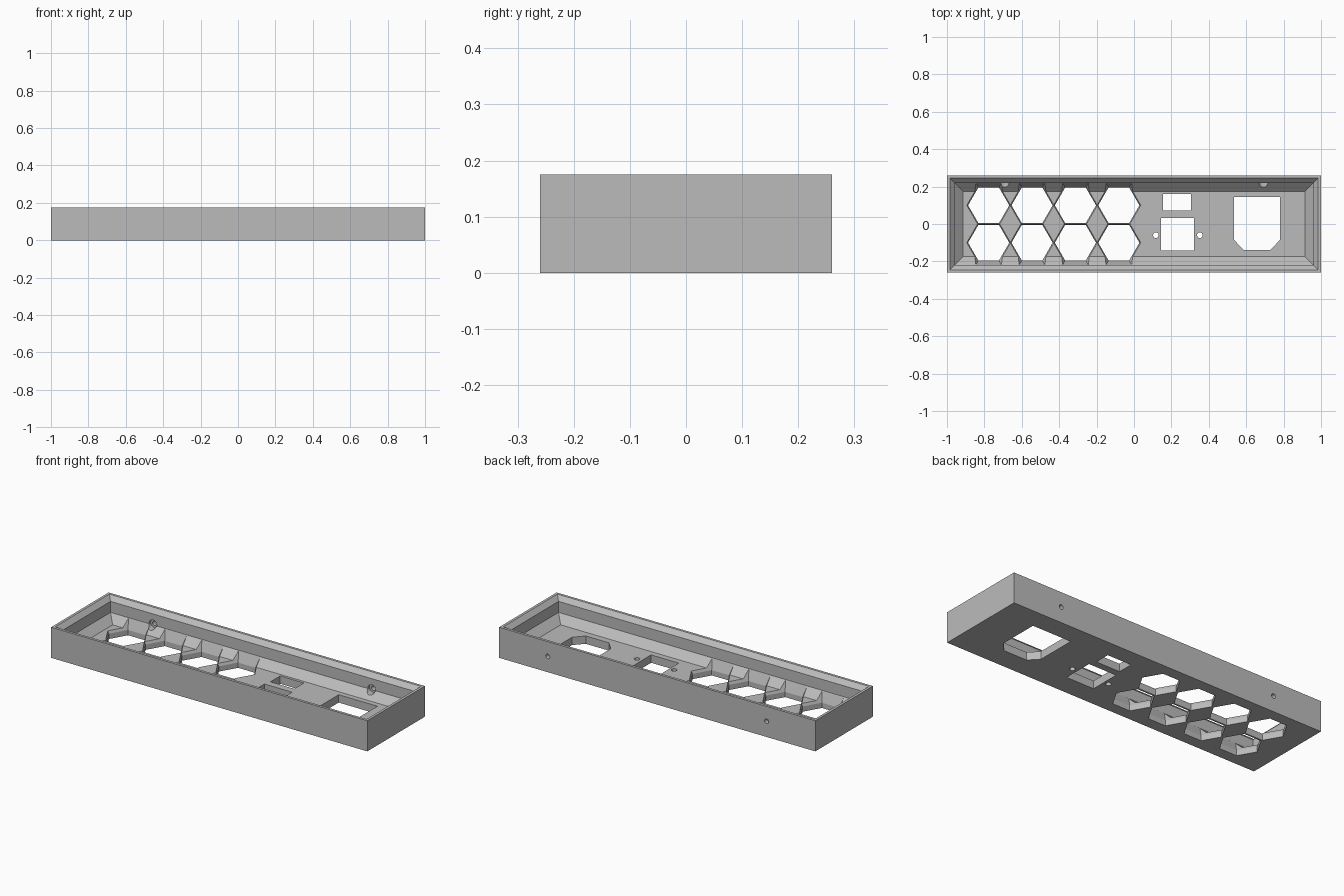
import bpy, bmesh, math

cube = bpy.data.objects.get("Cube")
if cube:
    bpy.data.objects.remove(cube)

grey = bpy.data.materials.new("mid_grey")
grey.use_nodes = True
grey.diffuse_color = (0.5, 0.5, 0.5, 1)
grey.node_tree.nodes["Principled BSDF"].inputs["Base Color"].default_value = (0.5, 0.5, 0.5, 1)

HEIGHT, FLOOR = 0.175, 0.045


def loft(name, rings):
    """Closed solid skinned through rings of points, capped at both ends."""
    bm = bmesh.new()
    loops = [[bm.verts.new(p) for p in ring] for ring in rings]
    n = len(loops[0])
    for a, b in zip(loops, loops[1:]):
        for i in range(n):
            j = (i + 1) % n
            bm.faces.new((a[i], a[j], b[j], b[i]))
    bm.faces.new(loops[0])
    bm.faces.new(loops[-1])
    bmesh.ops.recalc_face_normals(bm, faces=bm.faces)
    mesh = bpy.data.meshes.new(name)
    bm.to_mesh(mesh)
    bm.free()
    mesh.materials.append(grey)
    obj = bpy.data.objects.new(name, mesh)
    bpy.context.collection.objects.link(obj)
    return obj


def rect(x, y, z):
    return [(-x, -y, z), (x, -y, z), (x, y, z), (-x, y, z)]


def circle(cx, cy, r, n, z):
    return [(cx + r * math.cos(math.tau * i / n), cy + r * math.sin(math.tau * i / n), z)
            for i in range(n)]


def circle_y(cx, cz, r, n, y):
    return [(x, y, z) for x, z, _ in circle(cx, cz, r, n, 0)]


def cut(rings):
    """Subtract a lofted solid from the tray."""
    cutter = loft("cutter", rings)
    cutter.hide_render = True
    mod = tray.modifiers.new("cut", 'BOOLEAN')
    mod.operation = 'DIFFERENCE'
    mod.solver = 'EXACT'
    mod.object = cutter
    bpy.context.view_layer.objects.active = tray
    bpy.ops.object.modifier_apply(modifier=mod.name)
    bpy.data.objects.remove(cutter)


def cut_floor(outline):
    cut([[(x, y, z) for x, y in outline] for z in (-0.05, 0.08)])


# Tray: outer walls, bevelled rim, inner walls and sloped floor edge
tray = loft("panel_tray", [
    rect(1, 0.26, 0), rect(1, 0.26, HEIGHT),
    rect(0.985, 0.245, HEIGHT), rect(0.96, 0.22, 0.15),
    rect(0.96, 0.22, 0.087), rect(0.915, 0.175, FLOOR)])

# Hexagonal openings, flared towards the inside
for col in range(4):
    for cy in (-0.1, 0.1):
        cx = -0.777 + 0.232 * col
        cut([circle(cx, cy, r, 6, z)
             for r, z in ((0.11, -0.05), (0.11, 0.03), (0.138, 0.088))])

# Switch and connector openings
for x0, x1, y0, y1 in ((0.155, 0.305, 0.072, 0.16), (0.145, 0.32, -0.142, 0.032)):
    cut_floor([(x0, y0), (x1, y0), (x1, y1), (x0, y1)])

# Power inlet opening with two clipped corners
cut_floor([(0.585, -0.138), (0.73, -0.138), (0.78, -0.085),
           (0.78, 0.145), (0.535, 0.145), (0.535, -0.085)])

# Connector screw holes
for cx in (0.117, 0.352):
    cut([circle(cx, -0.06, 0.015, 24, z) for z in (-0.05, 0.08)])

# Back wall screw holes with inner counterbores
for cx in (-0.692, 0.692):
    cut([circle_y(cx, 0.09, 0.013, 24, y) for y in (0.16, 0.3)])
    cut([circle_y(cx, 0.09, 0.025, 24, y) for y in (0.16, 0.235)])
